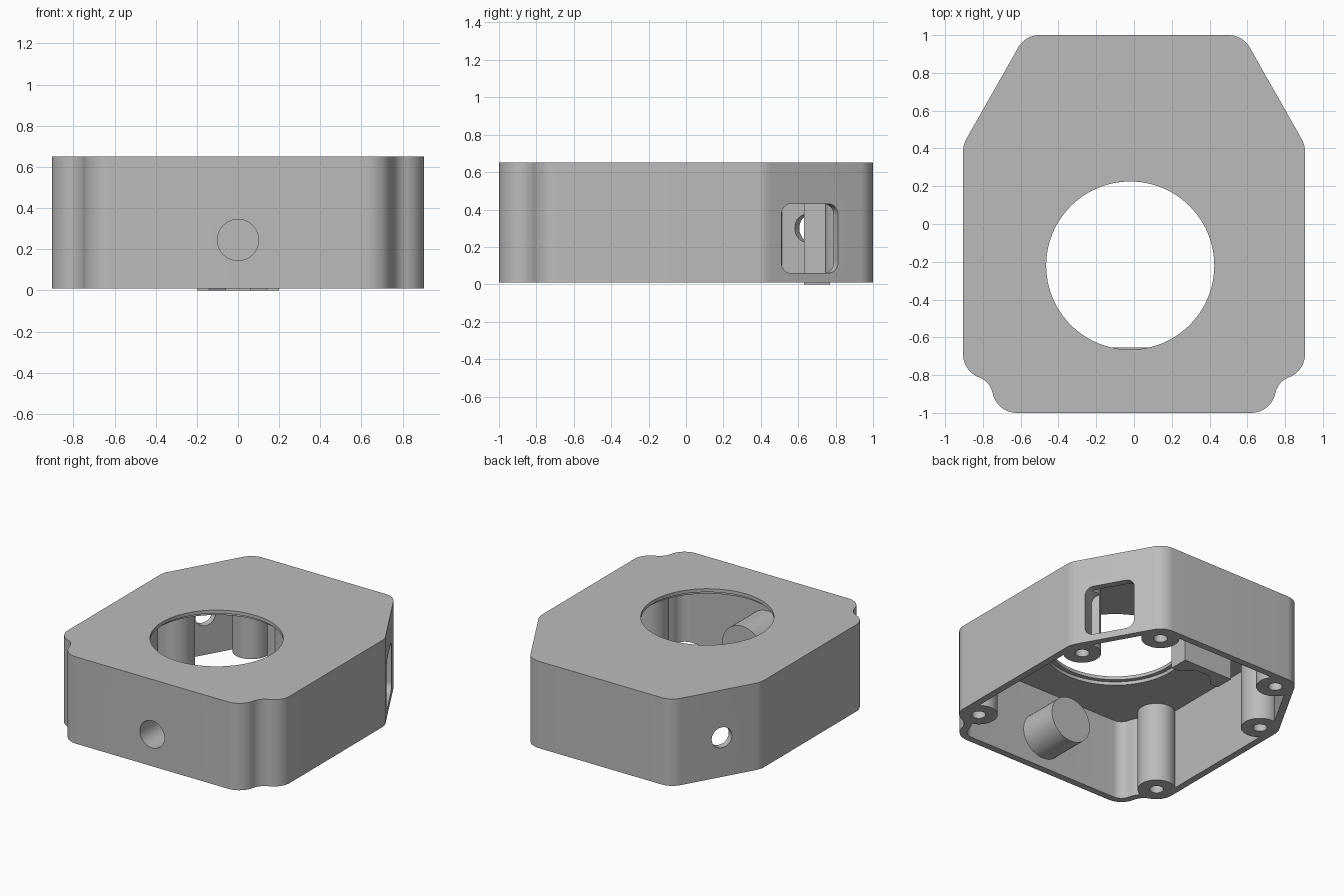
import bpy, bmesh
from math import sin, cos, radians, pi
from mathutils import Vector, Matrix

cube = bpy.data.objects.get("Cube")
if cube:
    bpy.data.objects.remove(cube, do_unlink=True)

grey = bpy.data.materials.new("housing grey")
grey.use_nodes = True
GREY = (0.5, 0.5, 0.5, 1)
grey.diffuse_color = GREY
grey.node_tree.nodes["Principled BSDF"].inputs["Base Color"].default_value = GREY

BASE, TOP, WALL = 0.01, 0.65, 0.05
PLATE = TOP - WALL                      # underside of the top plate
R = 0.13                                # corner radius
SLOPE = 29.5                            # direction the angled rear faces point
POSTS = [(0.775, -0.69), (0.775, 0.385), (0.5, 0.87)]


def prism(name, pts, z0, z1):
    """Extrude a flat outline upward."""
    bm = bmesh.new()
    face = bm.faces.new([bm.verts.new((x, y, z0)) for x, y in pts])
    up = bmesh.ops.extrude_face_region(bm, geom=[face])["geom"]
    bmesh.ops.translate(bm, vec=(0, 0, z1 - z0),
                        verts=[g for g in up if isinstance(g, bmesh.types.BMVert)])
    bmesh.ops.recalc_face_normals(bm, faces=bm.faces)
    mesh = bpy.data.meshes.new(name)
    bm.to_mesh(mesh)
    bm.free()
    mesh.materials.append(grey)
    ob = bpy.data.objects.new(name, mesh)
    bpy.context.collection.objects.link(ob)
    return ob


def arc(cx, cy, r, a0, a1, n=10):
    angles = [radians(a0 + (a1 - a0) * i / n) for i in range(n + 1)]
    return [(cx + r * cos(a), cy + r * sin(a)) for a in angles]


def cylinder(name, x, y, r, z0, z1, n=48):
    return prism(name, arc(x, y, r, 0, 360 - 360 / n, n - 1), z0, z1)


def aim(ob, origin, direction):
    """Point the local z axis of a part along a direction."""
    d = Vector(direction).normalized()
    side = Vector((0, 0, 1)).cross(d).normalized()
    rot = Matrix((side, d.cross(side), d)).transposed().to_4x4()
    ob.data.transform(Matrix.Translation(origin) @ rot)
    return ob


def combine(target, part, operation):
    mod = target.modifiers.new("combine", "BOOLEAN")
    mod.operation, mod.solver, mod.object = operation, "EXACT", part
    bpy.context.view_layer.objects.active = target
    bpy.ops.object.modifier_apply(modifier=mod.name)
    bpy.data.objects.remove(part, do_unlink=True)


def outline(inset):
    """Housing outline: notched front corners, angled rear corners."""
    (ax, ay), (bx, by), (cx, cy) = POSTS
    r, scoop, turn = R - inset, 0.11, 70
    gap = R + scoop
    nx, ny = ax + gap * cos(radians(turn)), ay - gap * sin(radians(turn))
    fx, fy = nx - gap * cos(radians(10)), -1 + R
    half = arc(fx, fy, r, -90, -10)
    half += arc(nx, ny, scoop + inset, 170, 180 - turn)
    half += arc(ax, ay, r, -turn, 0)
    half += arc(bx, by, r, 0, SLOPE, 6)
    half += arc(cx, cy, r, SLOPE, 90)
    return half + [(-x, y) for x, y in reversed(half)]


# Hollow shell, open underneath
housing = prism("housing", outline(0), BASE, TOP)
combine(housing, prism("cavity", outline(WALL), -0.2, PLATE), "DIFFERENCE")

# Screw posts in the corners
for x, y in POSTS:
    for s in (-1, 1):
        combine(housing, cylinder("post", s * x, y, R - 0.003, BASE, PLATE + 0.02), "UNION")

# Closed socket behind the front hole
socket = aim(cylinder("socket", 0, 0, 0.165, 0, 0.315), (0, -0.97, 0.245), (0, 1, 0))
combine(housing, socket, "UNION")
bore = aim(cylinder("bore", 0, 0, 0.1, 0, 0.36), (0, -1.08, 0.245), (0, 1, 0))
combine(housing, bore, "DIFFERENCE")

# Grooved block hanging from the top plate
half = [(0.06, 0.71), (0.14, 0.63), (0.2, 0.63), (0.2, 0.77)]
block = half + [(-x, y) for x, y in reversed(half)]
combine(housing, prism("rear_block", block, 0, PLATE + 0.02), "UNION")

# Large round opening with a recess below
combine(housing, cylinder("opening", -0.02, -0.22, 0.445, 0.55, 0.8, 96), "DIFFERENCE")
combine(housing, cylinder("recess", -0.02, -0.22, 0.475, 0.55, PLATE + 0.025, 96), "DIFFERENCE")

# Screw holes
for x, y in POSTS:
    for s in (-1, 1):
        combine(housing, cylinder("screw_hole", s * x, y, 0.047, -0.1, 0.4, 24), "DIFFERENCE")

# Rounded window in the right angled face, round hole in the left one
n = Vector((cos(radians(SLOPE)), sin(radians(SLOPE)), 0))
w, h, r = 0.175, 0.185, 0.06
rounded = []
for i, (sx, sy) in enumerate([(1, 1), (-1, 1), (-1, -1), (1, -1)]):
    rounded += arc(sx * (w - r), sy * (h - r), r, 90 * i, 90 * i + 90, 8)
window = aim(prism("window", rounded, -0.12, 0.12), (0.765, 0.66, 0.245), n)
combine(housing, window, "DIFFERENCE")
n.x = -n.x
side_hole = aim(cylinder("side_hole", 0, 0, 0.075, -0.12, 0.12), (-0.76, 0.67, 0.3), n)
combine(housing, side_hole, "DIFFERENCE")

# Smooth curves, sharp edges
bpy.ops.object.select_all(action="DESELECT")
housing.select_set(True)
bpy.context.view_layer.objects.active = housing
bpy.ops.object.shade_smooth_by_angle(angle=radians(30))
